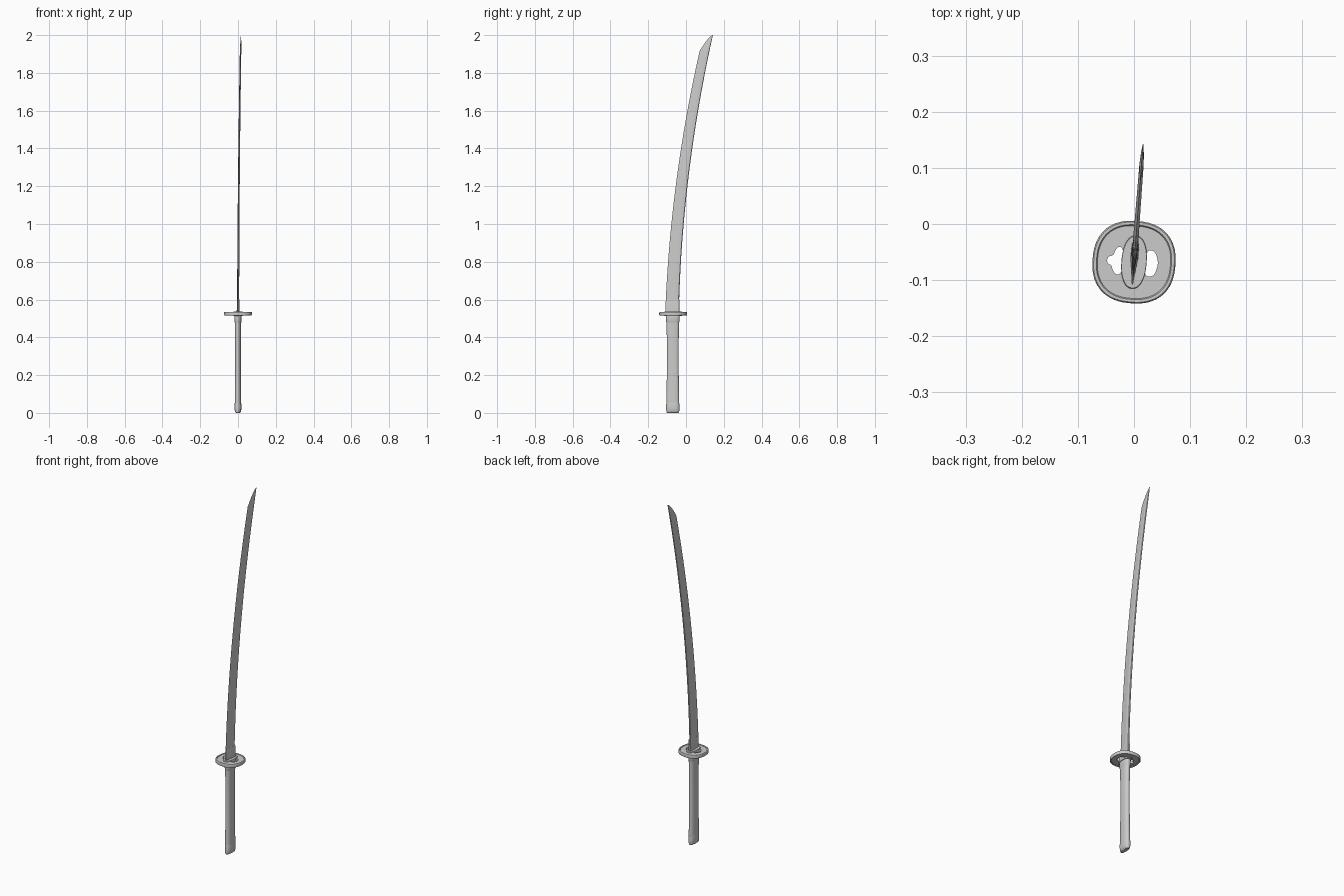
import bpy, bmesh, math
from mathutils import Vector

if "Cube" in bpy.data.objects:
    bpy.data.objects.remove(bpy.data.objects["Cube"])

CENTRE_Y = -0.068            # sword axis
TWIST = math.radians(-4.4)   # whole sword is turned slightly about z


def loft(name, rings, angle=30):
    """Skin a list of equal-length closed rings and cap both ends."""
    bm = bmesh.new()
    loops = [[bm.verts.new(p) for p in ring] for ring in rings]
    n = len(loops[0])
    for a, b in zip(loops, loops[1:]):
        for i in range(n):
            j = (i + 1) % n
            bm.faces.new((a[i], a[j], b[j], b[i]))
    bm.faces.new(loops[0][::-1])
    bm.faces.new(loops[-1])
    bmesh.ops.recalc_face_normals(bm, faces=bm.faces)
    mesh = bpy.data.meshes.new(name)
    bm.to_mesh(mesh)
    bm.free()
    ob = bpy.data.objects.new(name, mesh)
    bpy.context.collection.objects.link(ob)
    ob.location.y = CENTRE_Y
    ob.rotation_euler.z = TWIST
    smooth(ob, angle)
    return ob


def select(ob):
    bpy.ops.object.select_all(action='DESELECT')
    ob.select_set(True)
    bpy.context.view_layer.objects.active = ob


def smooth(ob, angle):
    select(ob)
    bpy.ops.object.shade_smooth_by_angle(angle=math.radians(angle))


def oval(rx, ry, z, power=2.0, n=64, y=0.0):
    pts = []
    for i in range(n):
        a = 2 * math.pi * i / n
        c, s = math.cos(a), math.sin(a)
        pts.append(Vector((rx * math.copysign(abs(c) ** (2 / power), c),
                           y + ry * math.copysign(abs(s) ** (2 / power), s), z)))
    return pts


def closed_curve(pts, z, steps=5):
    """Catmull-Rom loop through a few 2D points."""
    out, n = [], len(pts)
    for i in range(n):
        p0, p1, p2, p3 = (Vector(pts[(i + k) % n]) for k in (-1, 0, 1, 2))
        for s in range(steps):
            t = s / steps
            p = 0.5 * (2 * p1 + (p2 - p0) * t + (2 * p0 - 5 * p1 + 4 * p2 - p3) * t * t
                       + (3 * p1 - p0 - 3 * p2 + p3) * t ** 3)
            out.append(Vector((p.x, p.y, z)))
    return out


# Blade: curved, spine on the +y side, cutting edge on the -y side
def blade_ring(z):
    t = (z - 0.6) / 1.4
    spine = -0.036 + 0.045 * t + 0.134 * t * t - CENTRE_Y
    width = 0.071 - 0.02 * t
    half = 0.0055 - 0.0018 * t
    if z > 1.915:                       # angled point
        f = max(1 - (z - 1.915) / 0.085, 0.0005) ** 0.6
        width *= f
        half *= 0.1 + 0.9 * f
    edge = spine - width
    section = [(0, 0), (half, 0.68), (half * 0.75, 0.96), (0, 1),
               (-half * 0.75, 0.96), (-half, 0.68)]
    return [Vector((x, edge + width * v, z)) for x, v in section]


heights = [0.52 + (1.915 - 0.52) * i / 36 for i in range(37)]
heights += [1.915 + 0.085 * math.sin(math.pi / 2 * i / 10) for i in range(1, 11)]
loft("blade", [blade_ring(z) for z in heights], 8)


# Blade collar: wedge section hugging the blade root
def collar_ring(z, grow):
    section = [(0.001, -0.0385), (0.0068, 0.008), (0.006, 0.032), (0.004, 0.034),
               (-0.004, 0.034), (-0.006, 0.032), (-0.0068, 0.008), (-0.001, -0.0385)]
    return [Vector((x * grow, y * (0.98 + 0.02 * grow), z)) for x, y in section]


loft("blade_collar", [collar_ring(0.52, 1.1), collar_ring(0.598, 1.0),
                      collar_ring(0.601, 0.88)], 20)

# Guard: rounded disc with raised rim
rim = [(0.88, 0.519), (0.905, 0.516), (0.97, 0.516), (0.992, 0.518), (1, 0.522),
       (1, 0.529), (0.992, 0.533), (0.97, 0.535), (0.905, 0.535), (0.88, 0.532)]
guard = loft("guard", [oval(0.074 * s, 0.0735 * s, z, 2.35, 80) for s, z in rim])

# Guard openings: lobed on the left, plain on the right
lobed = [(-0.022, -0.020), (-0.0185, 0.0), (-0.022, 0.021), (-0.029, 0.025),
         (-0.035, 0.018), (-0.038, 0.010), (-0.046, 0.006), (-0.048, 0.000),
         (-0.046, -0.006), (-0.040, -0.009), (-0.036, -0.018), (-0.029, -0.024)]
plain = [(0.022, -0.020), (0.019, 0.0), (0.022, 0.019), (0.030, 0.023),
         (0.038, 0.017), (0.0425, 0.0), (0.038, -0.018), (0.030, -0.0235)]
for outline in (lobed, plain):
    cutter = loft("guard_cutter", [closed_curve(outline, z) for z in (0.50, 0.55)])
    cutter.hide_render = True
    mod = guard.modifiers.new("opening", 'BOOLEAN')
    mod.operation = 'DIFFERENCE'
    mod.solver = 'EXACT'
    mod.object = cutter
    select(guard)
    bpy.ops.object.modifier_apply(modifier=mod.name)
    bpy.data.objects.remove(cutter)
smooth(guard, 30)

# Washer seat through the middle of the guard
loft("guard_washer", [oval(0.0225 * s, 0.0475 * s, z, 2.2)
                      for s, z in ((0.97, 0.513), (1, 0.515), (1, 0.535), (0.97, 0.537))])


# Handle parts: stacks of oval rings (z, half width, half depth)
def handle_part(name, rings):
    loft(name, [oval(rx, ry, z, 2.5, 48, -0.002) for z, rx, ry in rings])


handle_part("handle_collar", [(0.478, 0.0165, 0.0335), (0.482, 0.0178, 0.0350),
                              (0.508, 0.0188, 0.0365), (0.515, 0.0180, 0.0358)])
grip = []
for i in range(17):
    u = i / 16
    waist = math.sin(math.pi * u ** 1.3)
    grip.append((0.045 + 0.44 * u, 0.0165 - 0.0018 * waist, 0.0338 - 0.0030 * waist))
handle_part("grip", grip)
handle_part("pommel_cap", [(0.0, 0.0085, 0.0300), (0.002, 0.0118, 0.0325),
                           (0.006, 0.0147, 0.0340), (0.013, 0.0168, 0.0347),
                           (0.024, 0.0178, 0.0350), (0.045, 0.0176, 0.0348),
                           (0.052, 0.0166, 0.0340)])
